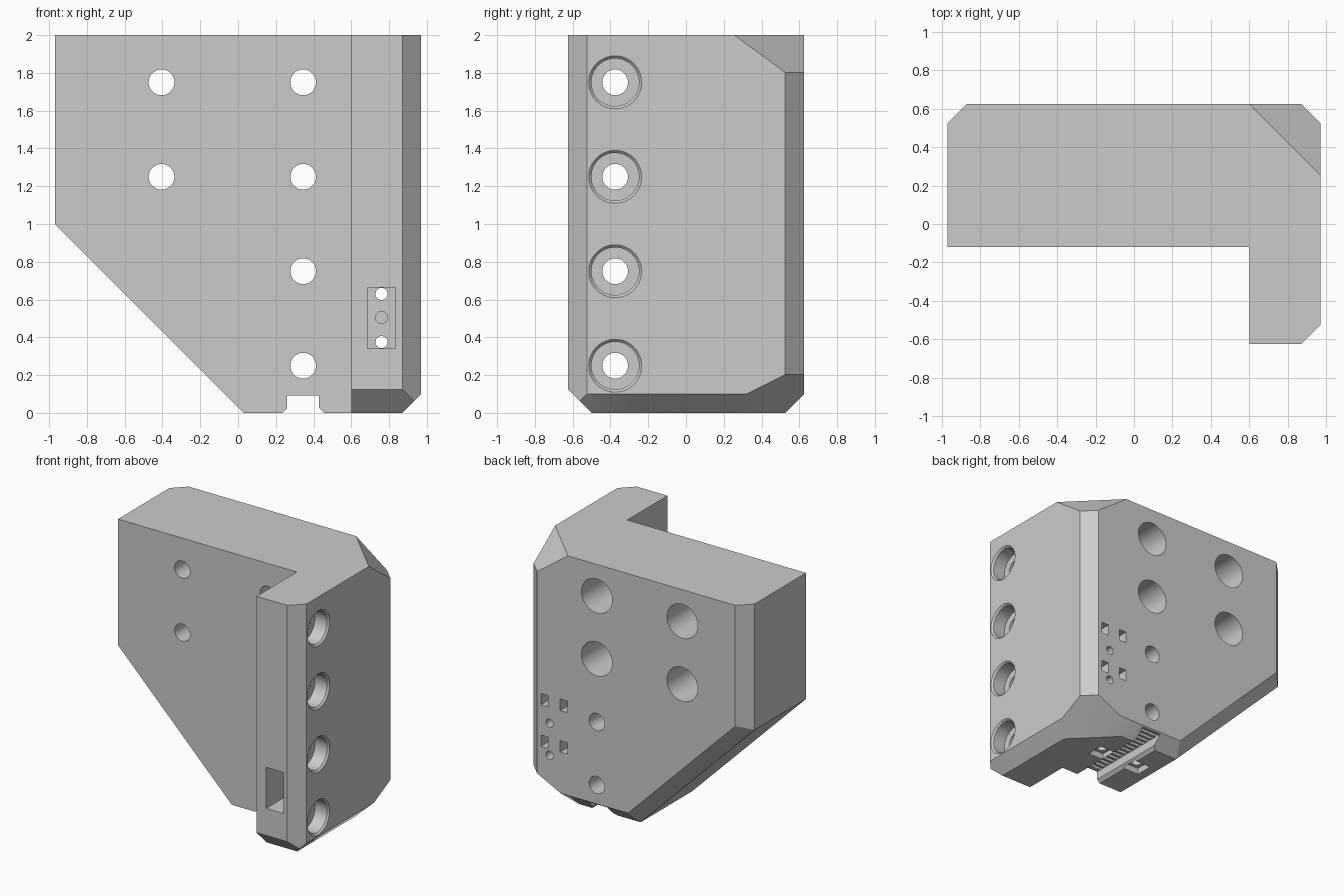
import bpy, bmesh, math
from mathutils import Vector, Matrix

cube = bpy.data.objects.get("Cube")
if cube:
    bpy.data.objects.remove(cube)

scene = bpy.context.scene
grey = bpy.data.materials.new("light_grey")
grey.use_nodes = True
grey.diffuse_color = (0.6, 0.6, 0.6, 1)
grey.node_tree.nodes["Principled BSDF"].inputs["Base Color"].default_value = (0.6, 0.6, 0.6, 1)

cutters = bpy.data.collections.new("cutters")
scene.collection.children.link(cutters)


def make(name, bm, collection):
    bmesh.ops.recalc_face_normals(bm, faces=bm.faces)
    mesh = bpy.data.meshes.new(name)
    bm.to_mesh(mesh)
    bm.free()
    ob = bpy.data.objects.new(name, mesh)
    collection.objects.link(ob)
    ob.hide_render = collection is cutters
    return ob


def prism(points, direction):
    bm = bmesh.new()
    face = bm.faces.new([bm.verts.new(p) for p in points])
    side = bmesh.ops.extrude_face_region(bm, geom=[face])
    verts = [v for v in side["geom"] if isinstance(v, bmesh.types.BMVert)]
    bmesh.ops.translate(bm, verts=verts, vec=direction)
    return bm


def cut_box(name, x, y, z):
    corners = [(x[0], y[0], z[0]), (x[1], y[0], z[0]), (x[1], y[1], z[0]), (x[0], y[1], z[0])]
    make(name, prism(corners, (0, 0, z[1] - z[0])), cutters)


def cut_round(name, start, end, r1, r2=None):
    a, b = Vector(start), Vector(end)
    turn = (b - a).to_track_quat("Z", "Y").to_matrix().to_4x4()
    bm = bmesh.new()
    bmesh.ops.create_cone(bm, cap_ends=True, segments=48, radius1=r1, radius2=r2 or r1,
                          depth=(b - a).length, matrix=Matrix.Translation((a + b) / 2) @ turn)
    make(name, bm, cutters)


# L-shaped body with chamfered upright edges
plan = [(-.97, -.12), (.6, -.12), (.6, -.625), (.87, -.625), (.97, -.525),
        (.97, .525), (.87, .625), (-.87, .625), (-.97, .525)]
body = prism([(x, y, 0) for x, y in plan], (0, 0, 2))

# Planes trimming the body: outward normal, point on the plane
h = math.sqrt(.5)
trims = [((-1, 0, -1), (.03, 0, 0)),             # slanted lower side
         ((-h, 1, -h), (.03 + .1 / h, .625, 0)),  # its back chamfer
         ((1, 0, -1), (.87, 0, 0)),              # bottom chamfers
         ((0, 1, -1), (0, .525, 0)),
         ((0, -1, -1), (0, -.5, 0)),
         ((1, 1, -2), (.87, .22, 0)),            # bottom back corner
         ((1, 1, 1.37), (.6, .625, 2))]          # top back corner
for normal, point in trims:
    bmesh.ops.bisect_plane(body, geom=body.verts[:] + body.edges[:] + body.faces[:],
                           plane_co=point, plane_no=Vector(normal).normalized(), clear_outer=True)
    rim = [e for e in body.edges if e.is_boundary]
    bmesh.ops.edgenet_fill(body, edges=rim)
bracket = make("corner_bracket", body, scene.collection)

# Mounting holes through the back plate, the upper four counterbored
for x, z in [(-.405, 1.75), (-.405, 1.25), (.345, 1.75), (.345, 1.25), (.345, .75), (.345, .25)]:
    cut_round("plate_hole", (x, -.3, z), (x, .8, z), .068)
    if z > 1:
        cut_round("plate_counterbore", (x, .13, z), (x, .8, z), .135)

# Side flange holes with chamfered counterbores
for i in range(4):
    z = .25 + .5 * i
    cut_round("flange_hole", (.5, -.375, z), (1.1, -.375, z), .068)
    cut_round("flange_counterbore", (.85, -.375, z), (1.1, -.375, z), .126)
    cut_round("flange_countersink", (.955, -.375, z), (.985, -.375, z), .125, .155)

# Sensor pocket in the flange front, with screw holes to the back
cut_box("sensor_pocket", (.685, .835), (-.8, -.3), (.34, .665))
for z in (.375, .63):
    cut_round("sensor_screw_hole", (.76, -.4, z), (.76, .8, z), .032)
cut_round("sensor_wire_hole", (.76, -.4, .505), (.76, -.1, .505), .032)

# Cable tie slots in the back
for x in (.635, .805):
    for z in (.47, .8):
        cut_box("tie_slot", (x - .032, x + .032), (.4, .8), (z - .045, z + .045))

# Toothed belt channel underneath
channel = [(.21, -.025), (.26, .025), (.26, .092), (.43, .092), (.43, .025), (.48, -.025)]
make("belt_channel", prism([(x, -.3, z) for x, z in channel], (0, 1.1, 0)), cutters)
for i in range(14):
    y = -.07 + .05 * i
    cut_box("belt_groove", (.262, .428), (y - .014, y + .014), (.06, .115))

# Clamp recesses and screw holes beside the channel
for side in (-1, 1):
    x = .345 + side * .17
    cut_box("clamp_recess", (x - .07, x + .07), (.17, .31), (-.1, .05))
    cut_round("clamp_screw_hole", (x, .24, -.1), (x, .24, .2), .045)

# Apply all the cuts and remove the cutters
cut = bracket.modifiers.new("cuts", "BOOLEAN")
cut.operation = "DIFFERENCE"
cut.solver = "EXACT"
cut.operand_type = "COLLECTION"
cut.collection = cutters
bpy.context.view_layer.update()
result = bpy.data.meshes.new_from_object(bracket.evaluated_get(bpy.context.evaluated_depsgraph_get()))
bracket.modifiers.clear()
bracket.data = result
for ob in list(cutters.objects):
    bpy.data.objects.remove(ob)
bpy.data.collections.remove(cutters)

result.materials.clear()
result.materials.append(grey)
result.polygons.foreach_set("material_index", [0] * len(result.polygons))
bpy.ops.object.select_all(action="DESELECT")
bracket.select_set(True)
bpy.context.view_layer.objects.active = bracket
bpy.ops.object.shade_smooth_by_angle(angle=math.radians(30))
